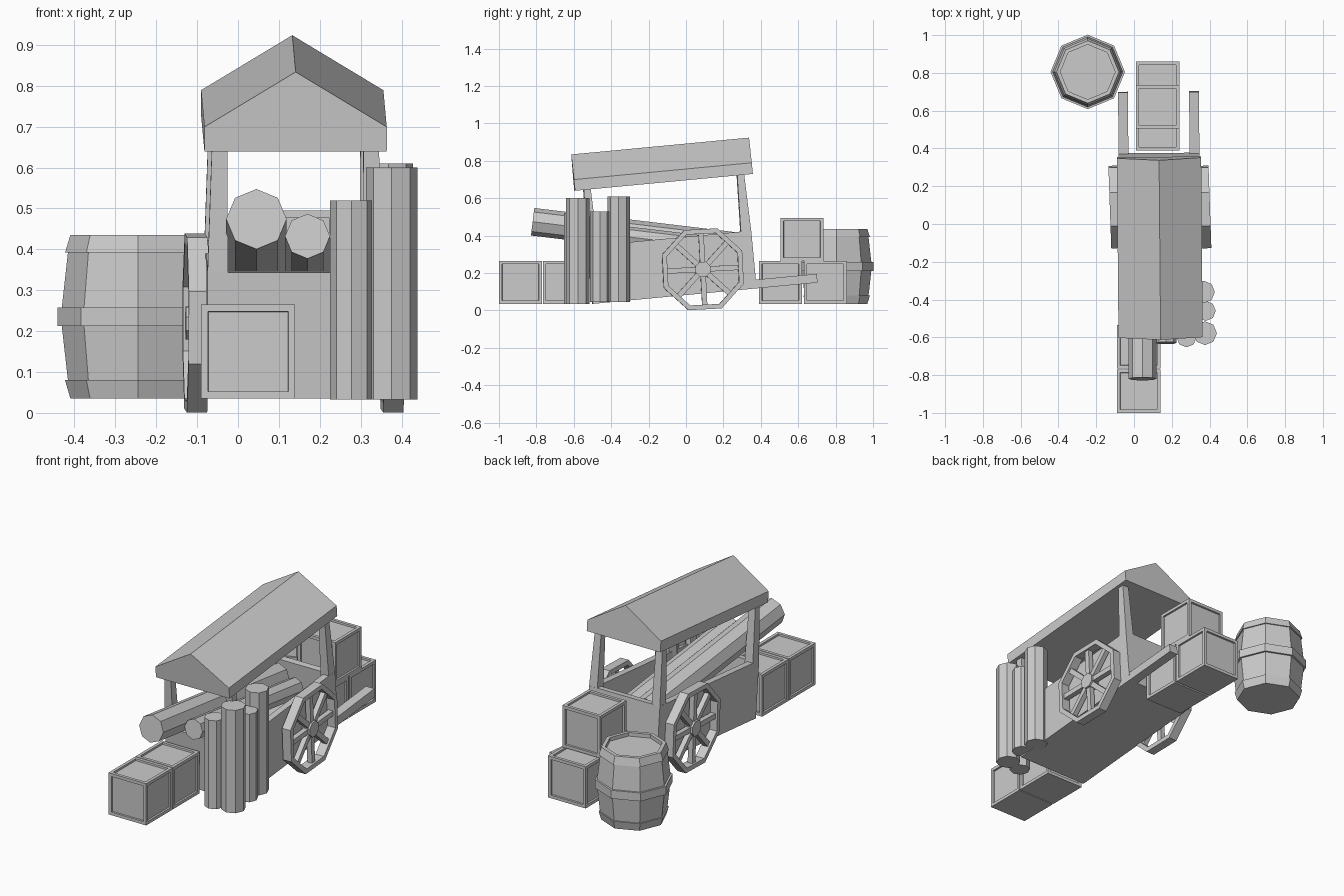
import bpy, bmesh
from math import sin, cos, pi, radians
from mathutils import Matrix, Vector

if "Cube" in bpy.data.objects:
    bpy.data.objects.remove(bpy.data.objects["Cube"])

R, T = Matrix.Rotation, Matrix.Translation


def finish(name, bm, mat=Matrix()):
    bmesh.ops.recalc_face_normals(bm, faces=bm.faces)
    me = bpy.data.meshes.new(name)
    bm.to_mesh(me)
    bm.free()
    ob = bpy.data.objects.new(name, me)
    bpy.context.collection.objects.link(ob)
    ob.matrix_world = mat
    return ob


def add_box(bm, lo, hi, m=Matrix()):
    lo, hi = Vector(lo), Vector(hi)
    s = Matrix.Diagonal((*(hi - lo), 1))
    return bmesh.ops.create_cube(bm, size=1, matrix=m @ T((lo + hi) / 2) @ s)["verts"]


def add_lathe(bm, rings, m=Matrix(), n=8, offset=0.0, closed=False):
    """Revolve (radius, height) points; cap the ends, or close into a ring."""
    loops = [[bm.verts.new(m @ Vector((r * cos(offset + 2 * pi * i / n),
                                       r * sin(offset + 2 * pi * i / n), z)))
              for i in range(n)] for r, z in rings]
    pairs = list(zip(loops, loops[1:]))
    if closed:
        pairs.append((loops[-1], loops[0]))
    for a, b in pairs:
        for i in range(n):
            j = (i + 1) % n
            bm.faces.new((a[i], a[j], b[j], b[i]))
    if not closed:
        bm.faces.new(loops[0][::-1])
        bm.faces.new(loops[-1])


def log(name, start, end, r):
    start, end = Vector(start), Vector(end)
    d = end - start
    bm = bmesh.new()
    add_lathe(bm, [(r, 0), (r, d.length)])
    finish(name, bm, T(start) @ d.to_track_quat('Z', 'Y').to_matrix().to_4x4())


# Cart frame: origin at the bottom front edge, pitched up toward the back
CART = T((0.14, -0.5, 0.035)) @ R(radians(0.5), 4, 'Z') @ R(radians(5.4), 4, 'X')
HW, LEN, H = 0.215, 0.88, 0.31

# Open cart bed
bm = bmesh.new()
add_box(bm, (-HW, 0, 0), (HW, LEN, H))
bm.faces.ensure_lookup_table()
top = max(bm.faces, key=lambda f: f.calc_center_median().z)
bmesh.ops.inset_region(bm, faces=[top], thickness=0.05)
bottom = bmesh.ops.extrude_discrete_faces(bm, faces=[top])["faces"][0]
bmesh.ops.translate(bm, verts=bottom.verts, vec=(0, 0, -0.25))
finish("cart_bed", bm, CART)

# Tapered roof posts
for sx, side in ((-1, "left"), (1, "right")):
    for y, end in ((0.028, "front"), (LEN - 0.028, "back")):
        bm = bmesh.new()
        for v in add_box(bm, (sx * 0.19 - 0.025, y - 0.028, H - 0.01),
                         (sx * 0.19 + 0.025, y + 0.028, 0.63)):
            if v.co.z > 0.5:
                v.co.x = sx * 0.185 + (v.co.x - sx * 0.19) * 0.75
                v.co.y = y + (v.co.y - y) * 0.65
        finish(f"{end}_{side}_post", bm, CART)

# Gabled roof
bm = bmesh.new()
prof = [(-0.223, 0.611), (0.223, 0.611), (0.223, 0.671), (0, 0.806), (-0.223, 0.671)]
face = bm.faces.new([bm.verts.new((x, -0.038, z)) for x, z in prof])
ext = bmesh.ops.extrude_face_region(bm, geom=[face])["geom"]
bmesh.ops.translate(bm, verts=[g for g in ext if isinstance(g, bmesh.types.BMVert)],
                    vec=(0, 0.955, 0))
finish("roof", bm, CART)

# Handles and spoked wheels
for sx, side in ((-1, "left"), (1, "right")):
    bm = bmesh.new()
    add_box(bm, (sx * 0.188 - 0.026, LEN - 0.02, 0), (sx * 0.188 + 0.026, 1.207, 0.047))
    finish(f"{side}_handle", bm, CART)

    bm = bmesh.new()
    w = 0.025
    add_lathe(bm, [(0.232, -w), (0.232, w), (0.205, w), (0.205, -w)],
              offset=pi / 8, closed=True)
    add_lathe(bm, [(0.043, -w), (0.043, w)], offset=pi / 8)
    for k in range(8):
        add_box(bm, (0.03, -0.014, -0.014), (0.195, 0.014, 0.014), R(k * pi / 4, 4, 'Z'))
    finish(f"{side}_wheel", bm, T((0.137 + sx * 0.24, 0.09, 0.22))
           @ R(radians(2), 4, 'Z') @ R(pi / 2, 4, 'Y') @ R(radians(3), 4, 'Z'))

# Crates with recessed panels
crates = [(0.025, -0.885, 0.15), (0.025, -0.65, 0.15), (0.125, 0.505, 0.15),
          (0.125, 0.745, 0.15), (0.125, 0.62, 0.38)]
for i, c in enumerate(crates):
    bm = bmesh.new()
    add_box(bm, (-0.115,) * 3, (0.115,) * 3)
    sides = [f for f in bm.faces if f.calc_center_median().z > -0.1]
    bmesh.ops.inset_individual(bm, faces=sides, thickness=0.024)
    bmesh.ops.inset_individual(bm, faces=sides, thickness=0.001, depth=-0.01)
    finish(f"crate_{i + 1}", bm, T(c))

# Barrel with three hoops and a recessed lid
bm = bmesh.new()
add_lathe(bm, [(0.165, 0.035), (0.178, 0.08), (0.171, 0.08), (0.186, 0.212),
               (0.197, 0.212), (0.197, 0.258), (0.186, 0.258), (0.171, 0.392),
               (0.178, 0.392), (0.165, 0.435), (0.145, 0.435), (0.145, 0.415)])
finish("barrel", bm, T((-0.245, 0.805, 0)))

# Logs lying in the cart
log("long_log", (0.045, -0.82, 0.474), (0.045, 0.28, 0.342), 0.074)
log("short_log", (0.17, -0.63, 0.432), (0.17, 0.25, 0.326), 0.055)

# Logs standing at the front corner
standing = [(0.368, -0.36, 0.06, 0.045, 0.61), (0.38, -0.46, 0.053, 0.045, 0.53),
            (0.376, -0.578, 0.063, 0.033, 0.60), (0.278, -0.60, 0.053, 0.033, 0.52)]
for i, (x, y, r, z0, z1) in enumerate(standing):
    log(f"standing_log_{i + 1}", (x, y, z0), (x, y, z1), r)
